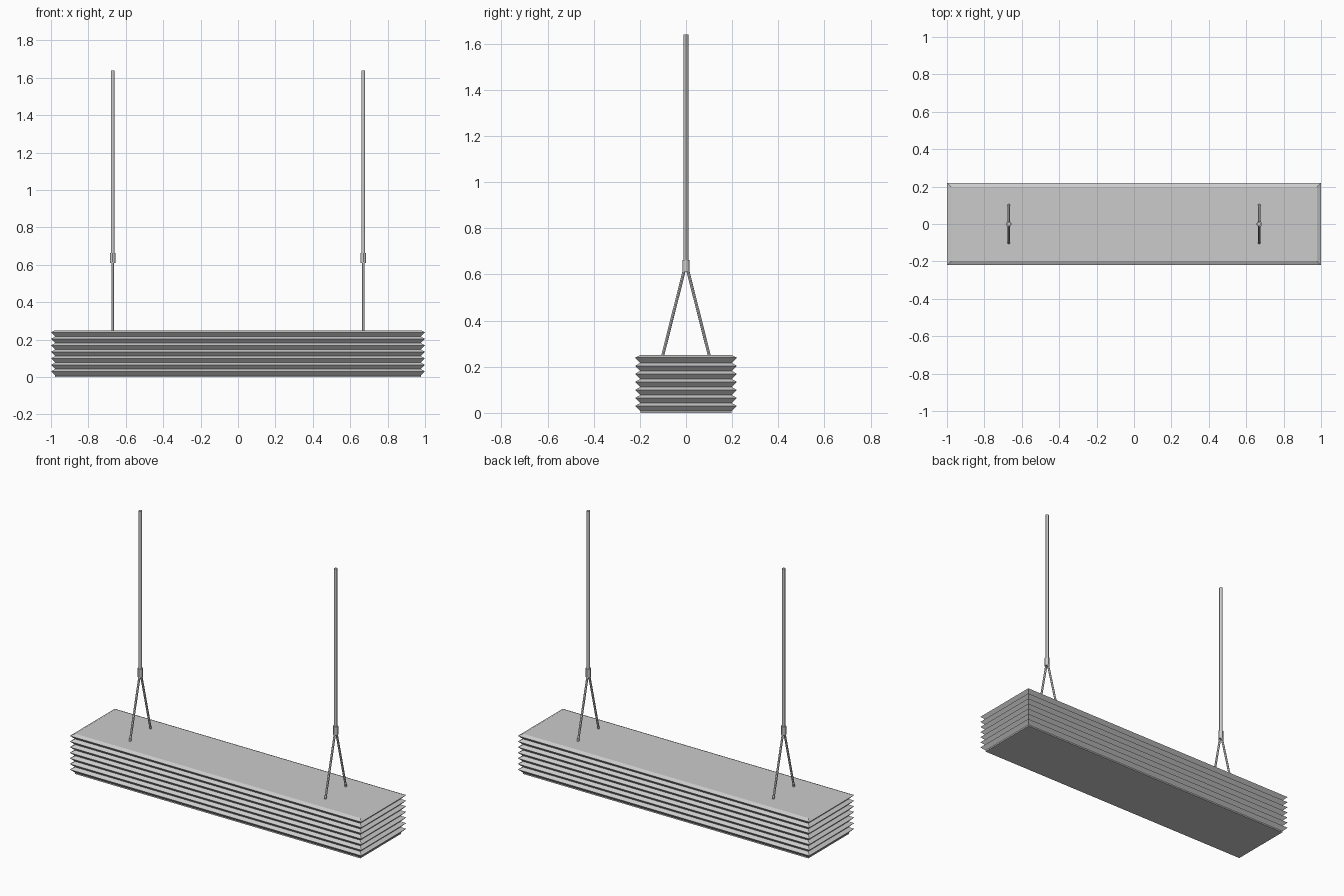
import bpy, bmesh
from mathutils import Vector

if "Cube" in bpy.data.objects:
    bpy.data.objects.remove(bpy.data.objects["Cube"])


def finish(bm, name):
    bmesh.ops.recalc_face_normals(bm, faces=bm.faces)
    mesh = bpy.data.meshes.new(name)
    bm.to_mesh(mesh)
    bm.free()
    obj = bpy.data.objects.new(name, mesh)
    bpy.context.collection.objects.link(obj)
    return obj


def rod(name, start, end, radius, sides=12):
    a, b = Vector(start), Vector(end)
    d = b - a
    bpy.ops.mesh.primitive_cylinder_add(vertices=sides, radius=radius,
                                        depth=d.length, location=(a + b) / 2)
    obj = bpy.context.object
    obj.name = name
    obj.rotation_mode = 'QUATERNION'
    obj.rotation_quaternion = d.to_track_quat('Z', 'Y')
    bpy.ops.object.shade_smooth_by_angle()


# Pleated lamp body: stacked rectangles, alternating ridge and valley
HX, HY, INSET, PITCH = 1.0, 0.22, 0.022, 0.0348
levels = [(0.25, INSET)]
for i in range(7):
    z = 0.239 - i * PITCH
    levels += [(z, 0), (z - 0.022, INSET)]
levels.append((0.0, INSET))

bm = bmesh.new()
rings = []
for z, inset in levels:
    x, y = HX - inset, HY - inset
    rings.append([bm.verts.new(p) for p in
                  ((-x, -y, z), (x, -y, z), (x, y, z), (-x, y, z))])
for upper, lower in zip(rings, rings[1:]):
    for i in range(4):
        j = (i + 1) % 4
        bm.faces.new((upper[i], upper[j], lower[j], lower[i]))
bm.faces.new(rings[0])
bm.faces.new(rings[-1])
finish(bm, "pleated_shade")

# Two hangers: long rod, connector sleeve and a splayed pair of stays
for side, x in (("left", -0.67), ("right", 0.67)):
    rod(side + "_hanger_rod", (x, 0, 0.65), (x, 0, 1.64), 0.01)
    rod(side + "_connector", (x, 0, 0.61), (x, 0, 0.663), 0.015)
    for end, s in (("front", -1), ("back", 1)):
        rod(f"{side}_{end}_stay", (x, s * 0.103, 0.24), (x, s * 0.007, 0.62), 0.0065)
